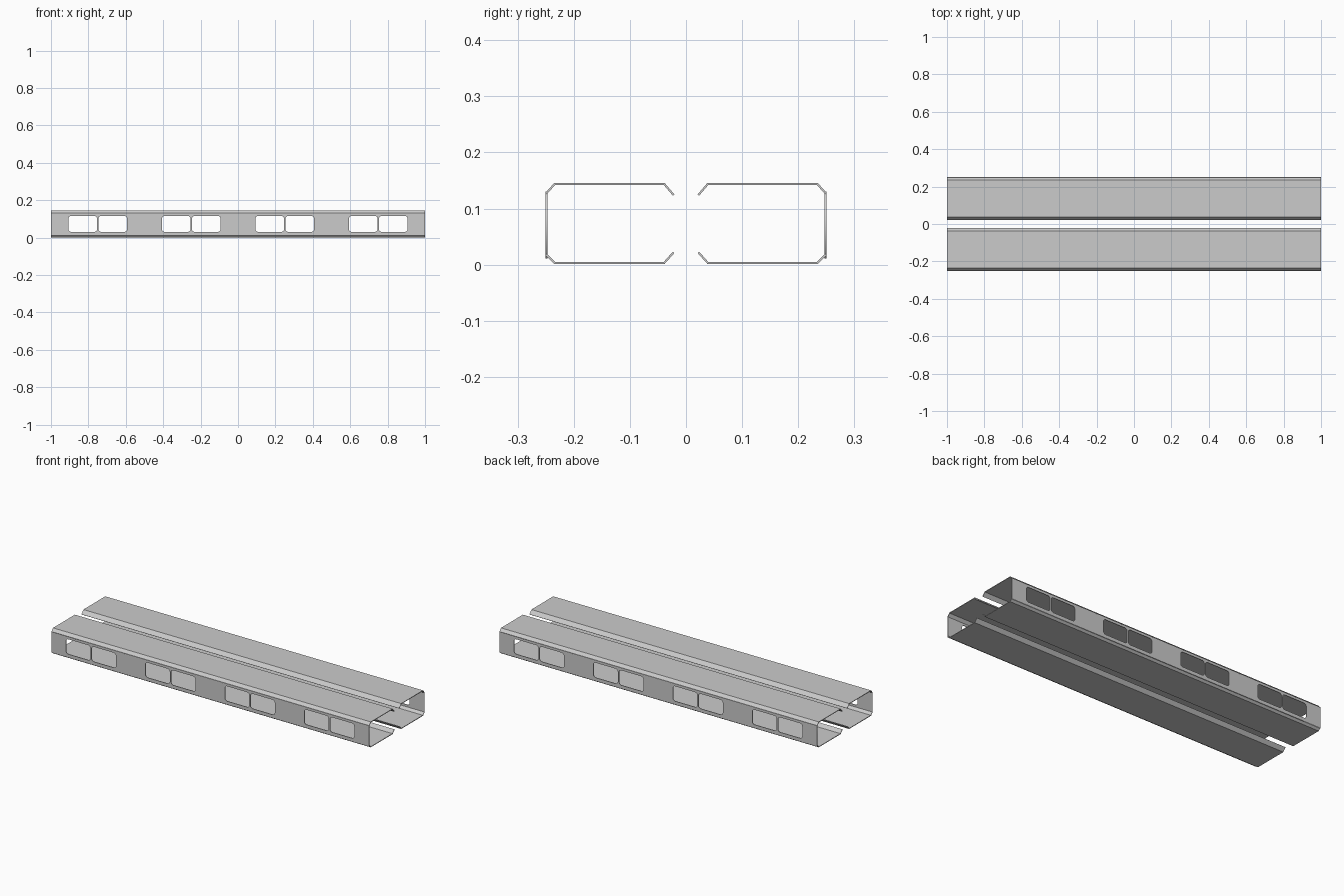
import bpy, math

if "Cube" in bpy.data.objects:
    bpy.data.objects.remove(bpy.data.objects["Cube"])

HALF = 1.0
THICK = 0.0036


def mirror_y(obj):
    mod = obj.modifiers.new("mirror", 'MIRROR')
    mod.use_axis = (False, True, False)


def folded_sheet(name, profile):
    """Sheet metal strip: (y, z) centre line swept along x, then thickened."""
    verts = [(x, y, z) for y, z in profile for x in (-HALF, HALF)]
    faces = [(2 * i, 2 * i + 1, 2 * i + 3, 2 * i + 2) for i in range(len(profile) - 1)]
    mesh = bpy.data.meshes.new(name)
    mesh.from_pydata(verts, [], faces)
    obj = bpy.data.objects.new(name, mesh)
    bpy.context.collection.objects.link(obj)
    sol = obj.modifiers.new("thickness", 'SOLIDIFY')
    sol.thickness = THICK
    sol.offset = 0
    sol.use_even_offset = True
    mirror_y(obj)
    return obj


def rounded_rect(cx, cy, w, h, r, steps=4):
    pts = []
    for k, (sx, sy) in enumerate(((1, 1), (-1, 1), (-1, -1), (1, -1))):
        for i in range(steps + 1):
            a = math.pi / 2 * (k + i / steps)
            pts.append((cx + sx * (w / 2 - r) + r * math.cos(a),
                        cy + sy * (h / 2 - r) + r * math.sin(a)))
    return pts


def add_loop(curve, pts):
    sp = curve.splines.new('POLY')
    sp.points.add(len(pts) - 1)
    for p, (x, y) in zip(sp.points, pts):
        p.co = (x, y, 0, 1)
    sp.use_cyclic_u = True


# Top and bottom plates with bent lips
folded_sheet("top_plate", [(0.022, 0.124), (0.039, 0.144), (0.234, 0.144), (0.249, 0.127)])
folded_sheet("bottom_plate", [(0.022, 0.022), (0.039, 0.003), (0.234, 0.003), (0.249, 0.018)])

# Side wall with four pairs of rounded window openings
curve = bpy.data.curves.new("side_wall", 'CURVE')
curve.dimensions = '2D'
curve.fill_mode = 'BOTH'
curve.extrude = THICK / 2
add_loop(curve, [(-HALF, 0.011), (HALF, 0.011), (HALF, 0.13), (-HALF, 0.13)])
for cx in (-0.75, -0.25, 0.25, 0.75):
    for side in (-1, 1):
        add_loop(curve, rounded_rect(cx + side * 0.0805, 0.073, 0.153, 0.085, 0.014))
wall = bpy.data.objects.new("side_wall", curve)
bpy.context.collection.objects.link(wall)
bpy.context.view_layer.objects.active = wall
wall.select_set(True)
bpy.ops.object.convert(target='MESH')
wall = bpy.context.object
# Stand the flat wall upright on the outer edge
for v in wall.data.vertices:
    x, y, z = v.co
    v.co = (x, 0.2485 - z, y)
mirror_y(wall)
